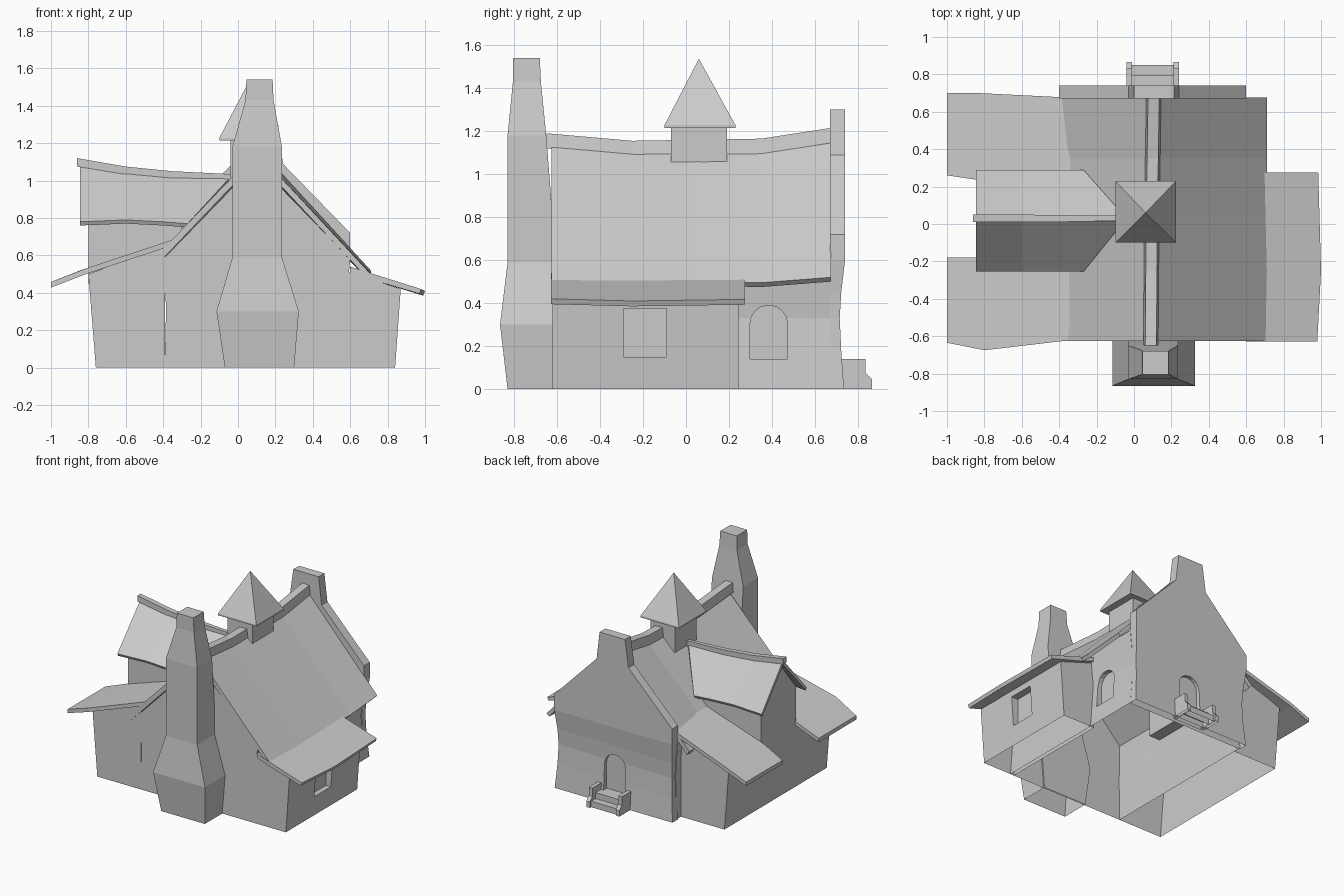
import bpy, bmesh, math

if "Cube" in bpy.data.objects:
    bpy.data.objects.remove(bpy.data.objects["Cube"])


def loft(name, rings):
    """Closed solid skinned through a list of equal-length point rings."""
    bm = bmesh.new()
    vs = [[bm.verts.new(p) for p in r] for r in rings]
    n = len(vs[0])
    for a, b in zip(vs, vs[1:]):
        for i in range(n):
            j = (i + 1) % n
            bm.faces.new((a[i], a[j], b[j], b[i]))
    bm.faces.new(vs[0])
    bm.faces.new(vs[-1])
    bmesh.ops.recalc_face_normals(bm, faces=bm.faces)
    me = bpy.data.meshes.new(name)
    bm.to_mesh(me)
    bm.free()
    ob = bpy.data.objects.new(name, me)
    bpy.context.collection.objects.link(ob)
    return ob


def stack(name, levels):
    """Rectangles (z, x0, x1, y0, y1) stacked upward."""
    return loft(name, [[(x0, y0, z), (x1, y0, z), (x1, y1, z), (x0, y1, z)]
                       for z, x0, x1, y0, y1 in levels])


def along_y(name, profile, ys):
    return loft(name, [[(x, y, z) for x, z in profile] for y in ys])


def along_x(name, stations, t):
    """Slab stations (x, y0, y1, z top) with thickness t."""
    return loft(name, [[(x, y0, z), (x, y1, z), (x, y1, z - t), (x, y0, z - t)]
                       for x, y0, y1, z in stations])


def opening(c, w, z0, z1, arch):
    """Outline of a window or door as (u, z) pairs."""
    r = w / 2
    if not arch:
        return [(c - r, z0), (c + r, z0), (c + r, z1), (c - r, z1)]
    return [(c - r, z0), (c + r, z0)] + [
        (c + r * math.cos(math.pi * i / 8), z1 - r + r * math.sin(math.pi * i / 8)) for i in range(9)]


def finish(ob, cutter=None):
    """Cut the recess, then leave the underside open."""
    if cutter:
        m = ob.modifiers.new("recess", "BOOLEAN")
        m.operation, m.object, m.solver = "DIFFERENCE", cutter, "EXACT"
        dg = bpy.context.evaluated_depsgraph_get()
        me = bpy.data.meshes.new_from_object(ob.evaluated_get(dg))
        ob.modifiers.clear()
        ob.data = me
        bpy.data.objects.remove(cutter)
    bm = bmesh.new()
    bm.from_mesh(ob.data)
    low = [f for f in bm.faces if all(v.co.z < 1e-4 for v in f.verts)]
    bmesh.ops.delete(bm, geom=low, context="FACES")
    bm.to_mesh(ob.data)
    bm.free()


# Main house, pinched walls and gable
body = stack("house_body", [(0, -.39, .6, -.62, .675), (.33, -.385, .575, -.62, .675),
                            (.58, -.4, .6, -.62, .675), (1.09, .095, .105, -.62, .675)])
cut = loft("cutter", [[(x, y, z) for y, z in opening(.385, .175, .14, .39, True)] for x in (.545, .7)])
finish(body, cut)

# Back gable wall with raised stack and arched door
back = stack("back_gable_wall", [(0, -.4, .6, .67, .735), (.18, -.385, .585, .67, .722),
                                 (.33, -.38, .58, .67, .715), (.45, -.385, .585, .67, .722),
                                 (.6, -.4, .6, .67, .74), (.72, -.4, .6, .67, .74),
                                 (1.09, -.03, .24, .67, .74), (1.3, 0, .215, .67, .74)])
cut = loft("cutter", [[(x, y, z) for x, z in opening(.1, .18, .09, .38, True)] for y in (.69, .8)])
finish(back, cut)

# Right lean-to with square window
lean = along_y("right_lean_to", [(.57, 0), (.84, 0), (.87, .42), (.71, .475), (.57, .52)], (-.62, .245))
cut = loft("cutter", [[(x, y, z) for y, z in opening(-.19, .2, .15, .375, False)] for x in (.81, .95)])
finish(lean, cut)

# Left wing walls and cross-gable dormer walls
finish(along_y("left_wing", [(-.76, 0), (-.8, .5), (-.39, .655), (-.39, 0)], (-.62, .62)))
loft("dormer_walls", [[(x, y, z) for y, z in
                       [(-.19, .45), (.235, .45), (.235, .8), (.03, 1.05 + dz), (-.19, .8)]]
                      for x, dz in ((-.8, .02), (-.3, -.05))])

# Sagging main roof and ridge cap
SAG = [(-.625, 1.155, .50), (-.25, 1.125, .505), (.05, 1.13, .50), (.35, 1.135, .495), (.675, 1.185, .52)]
loft("main_roof", [[(-.5, y, e + .03), (.1, y, r), (.71, y, e), (.69, y, e - .02),
                    (.1, y, r - .045), (-.48, y, e)] for y, r, e in SAG])
loft("ridge_cap", [[(x - .04, y, r - .04), (x - .03, y, r + .03), (x + .03, y, r + .03), (x + .04, y, r - .04)]
                   for (y, r, e), x in zip([(-.65, 1.16, 0)] + SAG[1:], (.09, .093, .095, .1, .105))])

# Lower roofs on both sides
for name, st in (("wing_roof_front", [(-.33, -.62, -.18, .69), (-.8, -.675, -.18, .535), (-1, -.635, -.18, .458)]),
                 ("wing_roof_back", [(-.33, .235, .675, .69), (-.83, .235, .7, .525), (-1, .26, .7, .458)])):
    along_x(name, st, .03)
loft("lean_to_roof", [[(.6, y, .54), (.71, y, .505), (1 - d, y, .41 + d / 2), (.99 - d, y, .385 + d / 2),
                       (.7, y, .475), (.6, y, .51)] for y, d in ((-.628, .02), (-.25, 0), (.275, .015))])

# Dormer roof and its ridge cap
loft("dormer_roof", [[(xe, -.255, e), (xr, .03, r), (xe, .29, e), (xe, .28, e - .02),
                      (xr, .03, r - .035), (xe, -.245, e - .02)]
                     for xe, xr, e, r in ((-.845, -.845, .78, 1.095), (-.6, -.6, .79, 1.055),
                                          (-.4, -.35, .78, 1.03), (-.27, -.04, .77, 1.02))])
along_x("dormer_ridge_cap", [(-.86, .01, .05, 1.12), (-.6, .01, .05, 1.075),
                             (-.35, .012, .048, 1.05), (-.04, .018, .045, 1.035)], .045)

# Roof turret
stack("turret_base", [(1.0, -.04, .17, -.07, .19), (1.23, -.04, .17, -.07, .19)])
stack("turret_roof", [(1.215, -.1, .225, -.1, .23), (1.228, -.1, .225, -.1, .23),
                      (1.535, .061, .063, .059, .061)])

# Front chimney
finish(stack("chimney", [(0, -.07, .3, -.83, -.61), (.3, -.115, .325, -.865, -.61),
                         (.59, -.03, .235, -.83, -.61), (.73, -.03, .235, -.83, -.615),
                         (1.18, -.03, .235, -.83, -.65), (1.43, .04, .19, -.805, -.675),
                         (1.54, .045, .185, -.805, -.68)]))

# Back door steps with side cheeks
for side, x in (("left", -.04), ("right", .21)):
    finish(loft("step_cheek_" + side, [[(u, y, z) for y, z in [
        (.71, 0), (.865, 0), (.865, .045), (.835, .075), (.835, .14), (.71, .14)]] for u in (x, x + .03)]))
for i, (y1, z1) in enumerate(((.795, .09), (.85, .045))):
    finish(stack("step_%d" % i, [(0, -.02, .22, .7, y1), (z1, -.02, .22, .7, y1)]))
